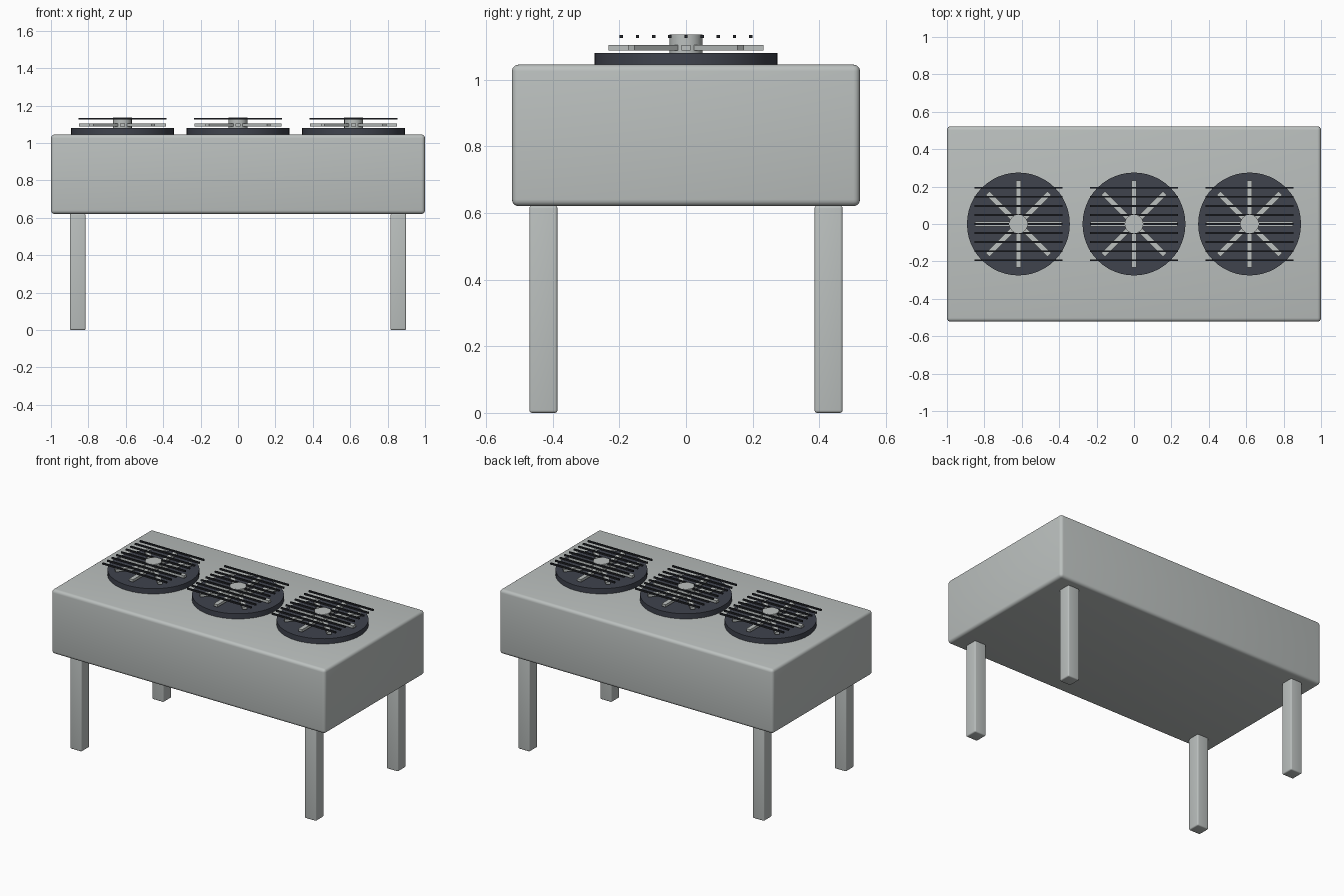
import bpy
import math

cube = bpy.data.objects.get("Cube")
if cube:
    bpy.data.objects.remove(cube, do_unlink=True)


def material(name, rgb):
    m = bpy.data.materials.new(name)
    m.use_nodes = True
    m.diffuse_color = (*rgb, 1)
    m.node_tree.nodes["Principled BSDF"].inputs["Base Color"].default_value = (*rgb, 1)
    return m


grey = material("light grey metal", (0.50, 0.53, 0.52))
dark = material("dark slate", (0.05, 0.056, 0.075))
black = material("near black", (0.018, 0.02, 0.025))


def finish(name, mat):
    ob = bpy.context.object
    ob.name = name
    ob.data.materials.append(mat)
    return ob


def box(name, centre, size, mat, bevel=0, turn=0):
    bpy.ops.mesh.primitive_cube_add(size=1, location=centre, rotation=(0, 0, turn))
    ob = finish(name, mat)
    ob.scale = size
    bpy.ops.object.transform_apply(location=False, rotation=False, scale=True)
    if bevel:
        mod = ob.modifiers.new("Rounded edges", "BEVEL")
        mod.width = bevel
        mod.segments = 4
        bpy.ops.object.modifier_apply(modifier=mod.name)
        bpy.ops.object.shade_smooth_by_angle(angle=math.radians(35))
    return ob


def drum(name, x, radius, bottom, top, mat, sides):
    bpy.ops.mesh.primitive_cylinder_add(vertices=sides, radius=radius, depth=top - bottom,
                                        location=(x, 0, (top + bottom) / 2))
    finish(name, mat)
    bpy.ops.object.shade_smooth_by_angle(angle=math.radians(35))


# Cabinet and four legs
box("cabinet", (0, 0, 0.833), (2, 1.045, 0.425), grey, 0.02)
for sx, side in ((1, "left"), (-1, "right")):
    for sy, end in ((-1, "front"), (1, "back")):
        box(f"{end}_{side}_leg", (sx * 0.857, sy * 0.428, 0.311),
            (0.084, 0.084, 0.622), grey, 0.008)

# Three fans: base disc, hub, eight blades and a guard of parallel bars
for x, label in ((-0.618, "right"), (0, "middle"), (0.618, "left")):
    drum(f"{label}_fan_base", x, 0.275, 1.03, 1.08, dark, 48)
    drum(f"{label}_fan_hub", x, 0.05, 1.08, 1.136, grey, 24)
    for i in range(8):
        a = i * math.pi / 4
        box(f"{label}_fan_blade_{i + 1}",
            (x + 0.133 * math.cos(a), 0.133 * math.sin(a), 1.096),
            (0.2, 0.028, 0.017), grey, turn=a)
    for i in range(9):
        box(f"{label}_guard_bar_{i + 1}", (x, (i - 4) * 0.0485, 1.13),
            (0.47, 0.01, 0.01), black)
